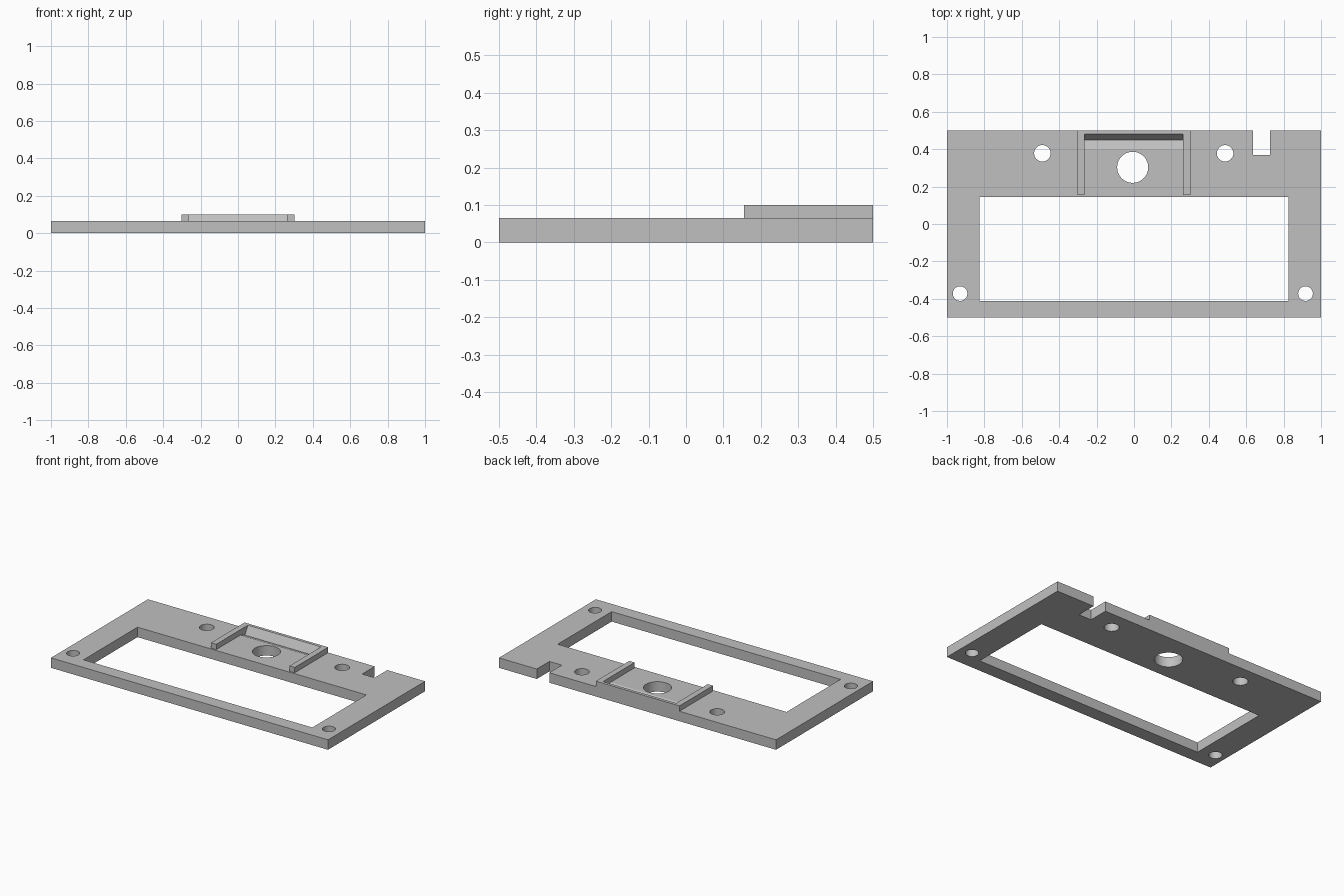
import bpy, bmesh, math
from mathutils import Vector

cube = bpy.data.objects.get("Cube")
if cube:
    bpy.data.objects.remove(cube, do_unlink=True)

PLATE_Z = 0.065
TOP_Z = 0.1

grey = bpy.data.materials.new("plain_grey")
grey.use_nodes = True
grey.diffuse_color = (0.53, 0.53, 0.53, 1)
grey.node_tree.nodes["Principled BSDF"].inputs["Base Color"].default_value = (0.53, 0.53, 0.53, 1)


def prism(bm, points, offset):
    """Extrude a closed outline of 3D points along offset."""
    face = bm.faces.new([bm.verts.new(p) for p in points])
    out = bmesh.ops.extrude_face_region(bm, geom=[face])
    verts = [v for v in out["geom"] if isinstance(v, bmesh.types.BMVert)]
    bmesh.ops.translate(bm, verts=verts, vec=Vector(offset))


def slab(bm, outline, z0, z1):
    prism(bm, [(x, y, z0) for x, y in outline], (0, 0, z1 - z0))


def rect(x0, x1, y0, y1):
    return [(x0, y0), (x1, y0), (x1, y1), (x0, y1)]


def circle(cx, cy, r, n=48):
    return [(cx + r * math.cos(math.tau * i / n), cy + r * math.sin(math.tau * i / n))
            for i in range(n)]


def make(name, bm):
    bmesh.ops.recalc_face_normals(bm, faces=bm.faces)
    mesh = bpy.data.meshes.new(name)
    bm.to_mesh(mesh)
    bm.free()
    mesh.materials.append(grey)
    obj = bpy.data.objects.new(name, mesh)
    bpy.context.collection.objects.link(obj)
    return obj


# Base plate
bm = bmesh.new()
slab(bm, rect(-1, 1, -0.5, 0.5), 0, PLATE_Z)
plate = make("base_plate", bm)

# Raised bracket: two side rails joined by a rear rim
bm = bmesh.new()
slab(bm, [(-0.303, 0.155), (-0.265, 0.155), (-0.265, 0.455), (0.263, 0.455),
          (0.263, 0.155), (0.301, 0.155), (0.301, 0.5), (-0.303, 0.5)], PLATE_Z, TOP_Z)
bracket = make("raised_bracket", bm)

# Cutter: window, cable notch, screw holes, centre hole
bm = bmesh.new()
openings = [rect(-0.827, 0.825, -0.412, 0.145), rect(0.637, 0.727, 0.37, 0.6),
            circle(-0.49, 0.378, 0.044), circle(0.487, 0.378, 0.044),
            circle(-0.93, -0.372, 0.039), circle(0.917, -0.372, 0.039),
            circle(-0.007, 0.303, 0.083)]
for outline in openings:
    slab(bm, outline, -0.1, 0.2)

# Cutter: sloped groove in front of the rear rim
groove = [(0.402, PLATE_Z), (0.45, 0.047), (0.48, TOP_Z), (0.48, 0.2), (0.402, 0.2)]
prism(bm, [(-0.265, y, z) for y, z in groove], (0.528, 0, 0))
cutter = make("opening_cutter", bm)
cutter.hide_render = True

# Apply the cuts, then smooth the hole walls
for obj in (plate, bracket):
    mod = obj.modifiers.new("openings", 'BOOLEAN')
    mod.operation = 'DIFFERENCE'
    mod.solver = 'EXACT'
    mod.object = cutter
    bpy.ops.object.select_all(action='DESELECT')
    obj.select_set(True)
    bpy.context.view_layer.objects.active = obj
    bpy.ops.object.modifier_apply(modifier=mod.name)
    bpy.ops.object.shade_smooth_by_angle(angle=math.radians(15))
bpy.data.objects.remove(cutter, do_unlink=True)
